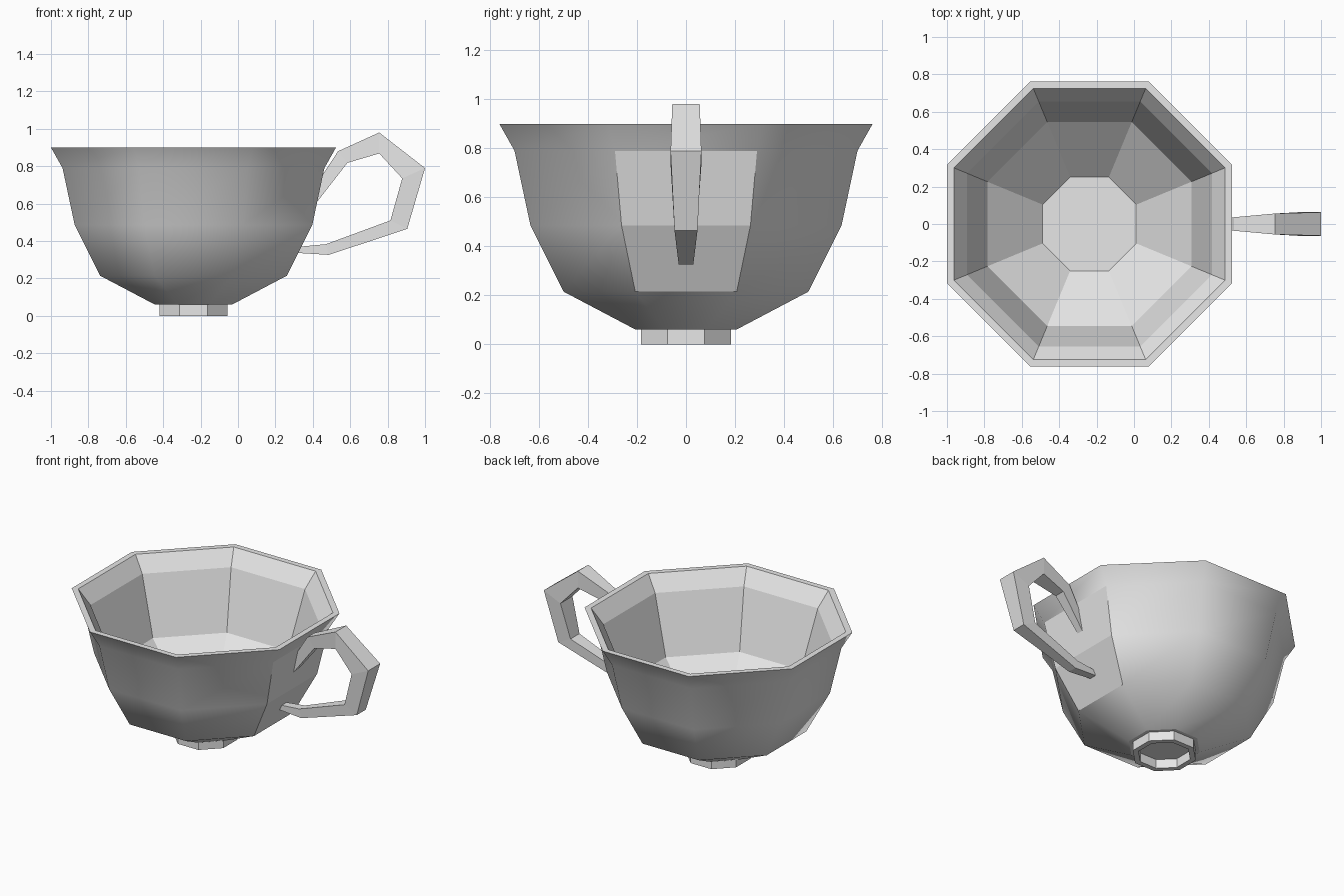
import bpy
import bmesh
import math

if "Cube" in bpy.data.objects:
    bpy.data.objects.remove(bpy.data.objects["Cube"], do_unlink=True)

CX = -0.238   # axis of the bowl
SIDES = 8

grey = bpy.data.materials.new("light grey")
grey.use_nodes = True
colour = (0.8, 0.8, 0.8, 1)
grey.diffuse_color = colour
grey.node_tree.nodes["Principled BSDF"].inputs["Base Color"].default_value = colour


def finish(name, bm):
    bmesh.ops.recalc_face_normals(bm, faces=bm.faces[:])
    mesh = bpy.data.meshes.new(name)
    bm.to_mesh(mesh)
    bm.free()
    mesh.materials.append(grey)
    obj = bpy.data.objects.new(name, mesh)
    bpy.context.collection.objects.link(obj)
    return obj


def octagon(bm, apothem, z):
    """Ring of eight vertices; side 0 faces +x."""
    r = apothem / math.cos(math.pi / SIDES)
    angles = [(i - 0.5) * math.tau / SIDES for i in range(SIDES)]
    return [bm.verts.new((CX + r * math.cos(a), r * math.sin(a), z)) for a in angles]


def bridge(bm, low, high):
    n = len(low)
    return [bm.faces.new((low[i], low[(i + 1) % n], high[(i + 1) % n], high[i]))
            for i in range(n)]


# Bowl: smooth outer skin, faceted rim and inside
outer = [(0.206, 0.06), (0.5, 0.215), (0.635, 0.485), (0.70, 0.79), (0.762, 0.9)]
inner = [(0.725, 0.9), (0.655, 0.80), (0.545, 0.42), (0.25, 0.15)]
bm = bmesh.new()
rings = [octagon(bm, a, z) for a, z in outer + inner]
for k in range(len(rings) - 1):
    for i, face in enumerate(bridge(bm, rings[k], rings[k + 1])):
        # the two panels behind the handle stay flat
        panel = i == 0 and k in (1, 2)
        face.smooth = k < len(outer) - 1 and not panel
bm.faces.new(rings[0])
bm.faces.new(rings[-1])
finish("bowl", bm)

# Foot: hollow octagonal ring under the bowl
bm = bmesh.new()
rings = [octagon(bm, a, z) for a, z in
         [(0.183, 0.062), (0.183, 0), (0.15, 0), (0.15, 0.062)]]
for k in range(4):
    bridge(bm, rings[k], rings[(k + 1) % 4])
finish("foot_ring", bm)

# Handle: tapering rectangular sections (outer x, z, inner x, z, half width)
sections = [
    (0.43, 0.72, 0.40, 0.58, 0.02),
    (0.535, 0.88, 0.585, 0.818, 0.036),
    (0.755, 0.98, 0.755, 0.868, 0.056),
    (1.0, 0.79, 0.878, 0.735, 0.063),
    (0.905, 0.465, 0.815, 0.51, 0.047),
    (0.485, 0.326, 0.47, 0.383, 0.03),
    (0.29, 0.338, 0.29, 0.366, 0.024),
]
bm = bmesh.new()
loops = [[bm.verts.new(p) for p in
          ((ox, -w, oz), (ox, w, oz), (ix, w, iz), (ix, -w, iz))]
         for ox, oz, ix, iz, w in sections]
for a, b in zip(loops, loops[1:]):
    bridge(bm, a, b)
bm.faces.new(loops[0])
bm.faces.new(loops[-1])
finish("handle", bm)
